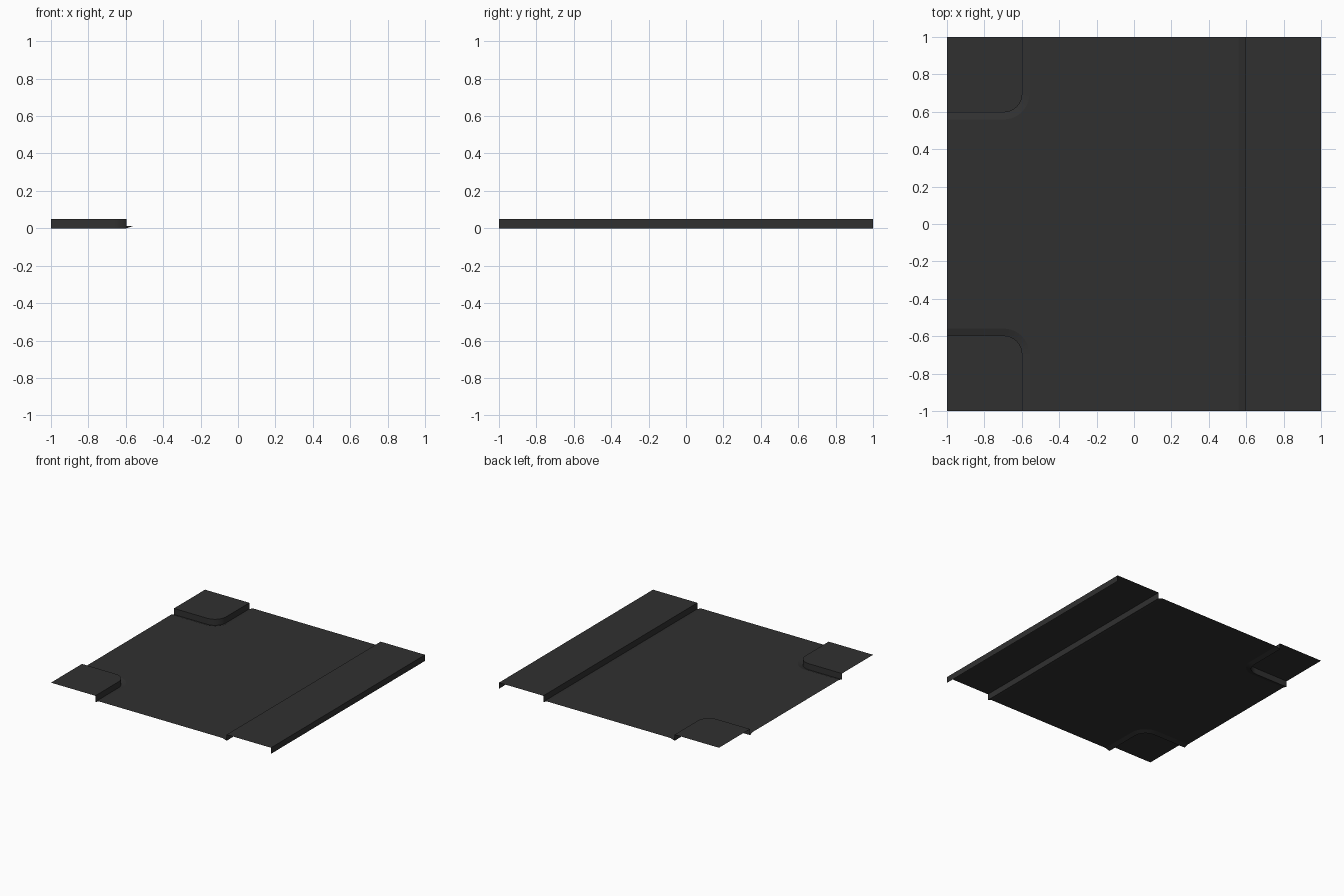
import bpy, bmesh, math

cube = bpy.data.objects.get("Cube")
if cube:
    bpy.data.objects.remove(cube, do_unlink=True)

EDGE = 0.597      # distance of the raised walls from the centre
RADIUS = 0.1      # rounding of the corner pads
TOP = 0.05        # height of the raised surfaces
FLOOR = 0.0125    # height of the main panel
GROOVE = 0.038    # width of the sloped groove at the foot of each wall
STEPS = 10

charcoal = bpy.data.materials.new("charcoal")
charcoal.use_nodes = True
charcoal.diffuse_color = (0.03, 0.03, 0.03, 1)
charcoal.node_tree.nodes["Principled BSDF"].inputs["Base Color"].default_value = (0.03, 0.03, 0.03, 1)


def corner_outline(d, side):
    """Rounded edge of a corner pad, grown outward by d."""
    c = EDGE + RADIUS
    r = RADIUS + d
    pts = [(-1, EDGE - d)]
    for i in range(STEPS + 1):
        a = math.pi / 2 * i / STEPS
        pts.append((-c + r * math.sin(a), c - r * math.cos(a)))
    pts.append((-EDGE + d, 1))
    if side < 0:
        pts = [(x, -y) for x, y in reversed(pts)]
    return pts


def strip_outline(d):
    """Straight inner edge of the side strip, grown outward by d."""
    return [(EDGE - d, 1), (EDGE - d, -1)]


def make_object(name, polygons):
    bm = bmesh.new()
    for poly in polygons:
        bm.faces.new([bm.verts.new(p) for p in poly])
    bmesh.ops.remove_doubles(bm, verts=bm.verts, dist=0.0001)
    mesh = bpy.data.meshes.new(name)
    bm.to_mesh(mesh)
    bm.free()
    mesh.materials.append(charcoal)
    obj = bpy.data.objects.new(name, mesh)
    bpy.context.collection.objects.link(obj)
    bpy.ops.object.select_all(action="DESELECT")
    obj.select_set(True)
    bpy.context.view_layer.objects.active = obj
    bpy.ops.object.shade_smooth_by_angle(angle=math.radians(15))
    return obj


def at_height(pts, z):
    return [(x, y, z) for x, y in pts]


def raised_part(outline, rim):
    """Flat top, wall down to the ground and a groove sloping up to the panel."""
    rows = [at_height(outline(0), TOP), at_height(outline(0), 0),
            at_height(outline(GROOVE), FLOOR)]
    polys = [rows[0] + at_height(rim, TOP)]
    for a, b in zip(rows, rows[1:]):
        for i in range(len(a) - 1):
            polys.append([a[i], b[i], b[i + 1], a[i + 1]])
    return polys


# Rounded corner pads on the right edge
def back_pad(d):
    return corner_outline(d, 1)


def front_pad(d):
    return corner_outline(d, -1)


make_object("back_corner_pad", raised_part(back_pad, [(-1, 1)]))
make_object("front_corner_pad", raised_part(front_pad, [(-1, -1)]))

# Raised strip along the left edge, with its outer wall
strip = raised_part(strip_outline, [(1, -1), (1, 1)])
strip.append([(1, -1, TOP), (1, -1, 0), (1, 1, 0), (1, 1, TOP)])
make_object("side_strip", strip)

# Main panel between the raised parts
panel = []
for outline in (front_pad, strip_outline, back_pad):
    panel += reversed(outline(GROOVE))
make_object("main_panel", [at_height(panel, FLOOR)])
